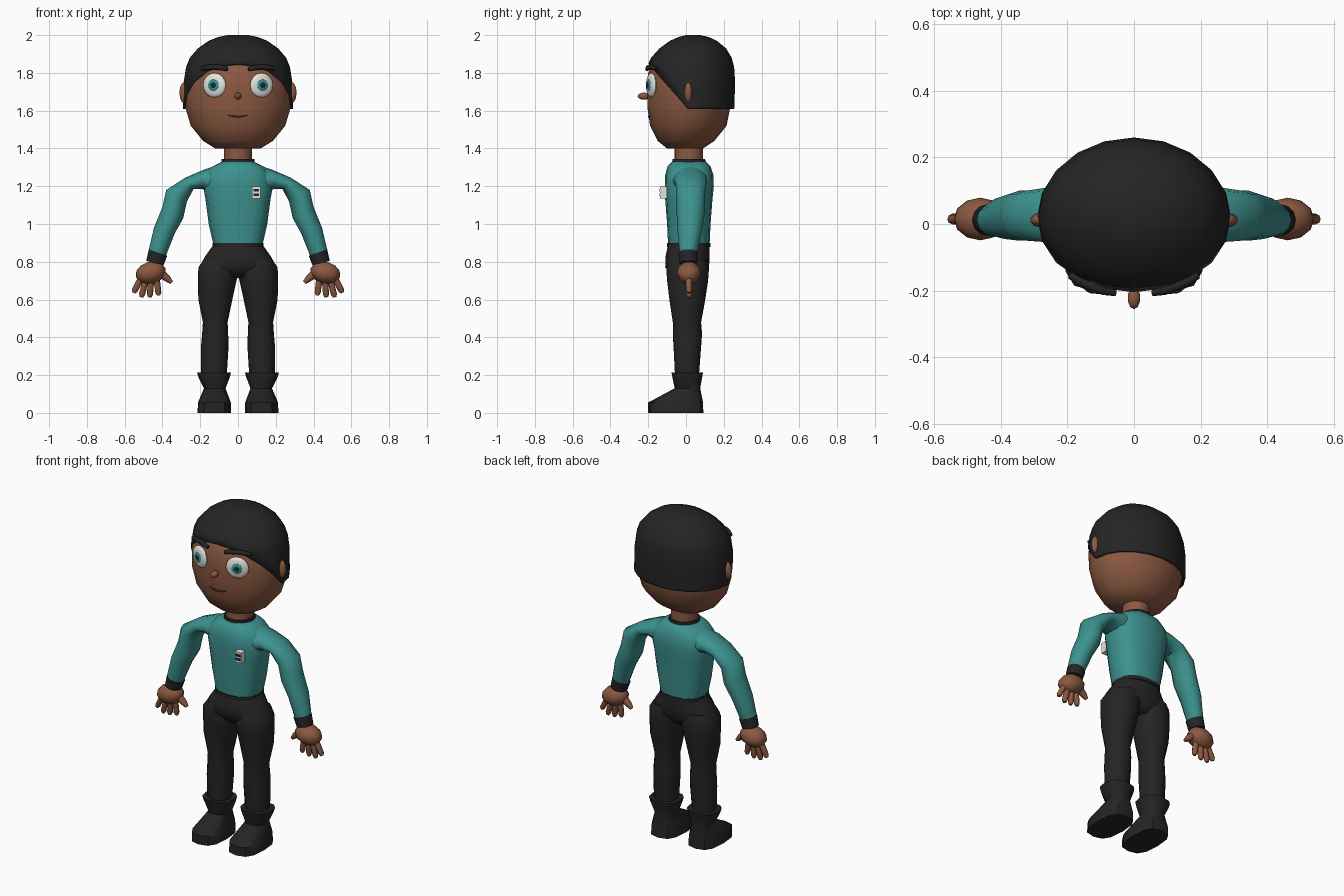
import bpy, bmesh, math
from mathutils import Vector, Matrix

if "Cube" in bpy.data.objects:
    bpy.data.objects.remove(bpy.data.objects["Cube"])


def material(name, rgb):
    m = bpy.data.materials.new(name)
    m.diffuse_color = (*rgb, 1)
    m.use_nodes = True
    m.node_tree.nodes["Principled BSDF"].inputs["Base Color"].default_value = m.diffuse_color
    return m


SKIN = material("brown skin", (0.26, 0.10, 0.053))
TEAL = material("teal cloth", (0.046, 0.29, 0.275))
BLACK = material("black", (0.018, 0.018, 0.018))
WHITE = material("white", (0.78, 0.78, 0.72))
IRIS = material("iris teal", (0.03, 0.30, 0.34))
LIP = material("lip brown", (0.10, 0.035, 0.02))


def finish(name, bm, mat, mirror=False, angle=50):
    bmesh.ops.recalc_face_normals(bm, faces=bm.faces)
    me = bpy.data.meshes.new(name)
    bm.to_mesh(me)
    bm.free()
    me.materials.append(mat)
    me.shade_smooth()
    me.set_sharp_from_angle(angle=math.radians(angle))
    ob = bpy.data.objects.new(name, me)
    bpy.context.collection.objects.link(ob)
    if mirror:
        ob.modifiers.new("mirror", 'MIRROR').use_mirror_merge = False
    return ob


def skin_rings(bm, rings):
    """Join rings of points into a capped tube."""
    vr = [[bm.verts.new(p) for p in r] for r in rings]
    n = len(vr[0])
    for a, b in zip(vr, vr[1:]):
        for i in range(n):
            j = (i + 1) % n
            bm.faces.new((a[i], a[j], b[j], b[i]))
    bm.faces.new(vr[0])
    bm.faces.new(vr[-1])


def section(ax, az, bx, bz, y0, y1, n, p):
    """Rounded ring spanning A to B in xz and y0 to y1 in depth."""
    f = lambda v: math.copysign(abs(v) ** (2 / p), v)
    pts = []
    for i in range(n):
        t = 2 * math.pi * i / n
        c, s = f(math.cos(t)), f(math.sin(t))
        pts.append(((ax + bx) / 2 + c * (bx - ax) / 2, (y0 + y1) / 2 + s * (y1 - y0) / 2,
                    (az + bz) / 2 + c * (bz - az) / 2))
    return pts


def limb_bm(secs, n=12, p=2.0):
    bm = bmesh.new()
    skin_rings(bm, [section(*s, n, p) for s in secs])
    return bm


def body_bm(rows, n=16, p=2.0):
    """Symmetric stack of rows (z, half width, y front, y back)."""
    return limb_bm([(-r, z, r, z, a, b) for z, r, a, b in rows], n, p)


def level(rows):
    """Rows (z, inner x, outer x, y front, y back) as sections."""
    return [(i, z, o, z, a, b) for z, i, o, a, b in rows]


def tube(bm, pts, radii, n=8, flat=1.0):
    pts = [Vector(p) for p in pts]
    rings = []
    for k, p in enumerate(pts):
        d = pts[min(k + 1, len(pts) - 1)] - pts[max(k - 1, 0)]
        q = d.to_track_quat('Z', 'Y')
        ring = [q @ Vector((math.cos(2 * math.pi * i / n), math.sin(2 * math.pi * i / n), 0)) * radii[k]
                for i in range(n)]
        rings.append([p + Vector((v.x, v.y, v.z * flat)) for v in ring])
    skin_rings(bm, rings)


def ellipsoid(name, c, r, mat, mirror=False, rot=0.0, roll=0.0, seg=16):
    bm = bmesh.new()
    bmesh.ops.create_uvsphere(bm, u_segments=seg, v_segments=max(6, seg // 2), radius=1)
    m = (Matrix.Translation(c) @ Matrix.Rotation(rot, 4, 'Z') @ Matrix.Rotation(roll, 4, 'Y')
         @ Matrix.Diagonal((*r, 1)))
    bmesh.ops.transform(bm, matrix=m, verts=bm.verts)
    return finish(name, bm, mat, mirror)


def box(name, x0, x1, y0, y1, z0, z1, mat):
    bm = bmesh.new()
    bmesh.ops.create_cube(bm, size=1)
    for v in bm.verts:
        v.co = ((x0 + x1) / 2 + v.co.x * (x1 - x0), (y0 + y1) / 2 + v.co.y * (y1 - y0),
                (z0 + z1) / 2 + v.co.z * (z1 - z0))
    return finish(name, bm, mat, angle=30)


def face_y(x, lift=0.0):
    """Depth of the face surface at a given x."""
    return 0.015 - 0.22 * math.sqrt(1 - (x / 0.285) ** 2) - lift


# Head, ears and nose
finish("head", body_bm([(1.40, .12, -.10, .09), (1.44, .185, -.15, .15), (1.52, .25, -.19, .215),
                        (1.62, .28, -.205, .235), (1.72, .285, -.205, .24), (1.80, .275, -.2, .24),
                        (1.87, .235, -.165, .21), (1.94, .13, -.08, .13)], 20), SKIN)
ellipsoid("ears", (.282, .012, 1.695), (.03, .022, .056), SKIN, True, seg=10)
ellipsoid("nose", (0, -.222, 1.677), (.019, .034, .019), SKIN, seg=10)

# Hair cap, trimmed along the nape and the sloping hairline
bm = body_bm([(1.55, .288, -.215, .25), (1.62, .291, -.216, .256), (1.75, .288, -.216, .26),
              (1.83, .275, -.208, .255), (1.88, .255, -.185, .242), (1.93, .212, -.14, .212),
              (1.97, .155, -.085, .163), (1.99, .105, -.04, .12), (2.0, .055, 0, .075)], 20)
for co, no in (((0, 0, 1.61), (0, 0, 1)), ((0, -.205, 1.855), (0, 1.14, 1))):
    bmesh.ops.bisect_plane(bm, geom=bm.verts[:] + bm.edges[:] + bm.faces[:], dist=1e-5,
                           plane_co=co, plane_no=no, clear_inner=True)
hair = finish("hair", bm, BLACK)
sol = hair.modifiers.new("thickness", 'SOLIDIFY')
sol.thickness, sol.offset = 0.014, -1

# Eyes, layered and turned to follow the face
turn = 0.36
for name, r, depth, lift, mat in (("eye_whites", .065, .018, 0, WHITE),
                                  ("irises", .030, .006, .0155, IRIS),
                                  ("pupils", .014, .004, .0205, BLACK)):
    ellipsoid(name, (.125 + math.sin(turn) * lift, -.184 - math.cos(turn) * lift, 1.735),
              (r, depth, r), mat, True, turn)

# Eyebrows and mouth
bm = bmesh.new()
xs = (.055, .09, .13, .165, .192)
tube(bm, [(x, face_y(x, .006), z) for x, z in zip(xs, (1.819, 1.828, 1.831, 1.828, 1.822))],
     (.010, .014, .014, .014, .011), 8)
finish("eyebrows", bm, BLACK, True)
bm = bmesh.new()
tube(bm, [(x, face_y(x) + .009, 1.567 + 3 * x * x) for x in (-.053, -.03, 0, .03, .053)],
     (.003, .005, .006, .005, .003), 6)
finish("mouth", bm, LIP)

# Neck and collar
finish("neck", body_bm([(1.31, .075, -.06, .09), (1.43, .075, -.06, .09)]), SKIN)
finish("collar", body_bm([(1.315, .09, -.077, .107), (1.343, .086, -.071, .101)]), BLACK)

# Shirt body and sleeves
finish("shirt", body_bm([(.89, .13, -.095, .125), (1.0, .155, -.10, .13), (1.13, .172, -.11, .14),
                         (1.2, .185, -.112, .147), (1.26, .175, -.11, .145),
                         (1.305, .135, -.098, .13), (1.33, .085, -.075, .105)], 16, 2.5), TEAL)
finish("sleeves", limb_bm([(.07, 1.12, .07, 1.325, -.08, .115), (.19, 1.185, .18, 1.288, -.065, .11),
                           (.235, 1.185, .28, 1.245, -.055, .11), (.27, 1.12, .38, 1.18, -.05, .10),
                           (.29, 1.03, .40, 1.09, -.05, .10), (.335, .95, .445, .98, -.045, .085),
                           (.382, .83, .472, .865, -.035, .06)]), TEAL, True)
finish("cuffs", limb_bm([(.375, .832, .472, .866, -.04, .064), (.393, .784, .486, .804, -.036, .06)]),
       BLACK, True)

# Hands with four fingers and a thumb
ellipsoid("palms", (.462, .015, .742), (.082, .064, .058), SKIN, True, roll=.25, seg=12)
bm = bmesh.new()
for bx, bz, tx, tz in ((.432, .72, .42, .622), (.46, .71, .467, .612),
                       (.487, .71, .512, .612), (.51, .72, .553, .636)):
    base, tip = Vector((bx, .015, bz)), Vector((tx, .015, tz))
    tube(bm, (base, base.lerp(tip, .85), tip), (.017, .016, .009))
tube(bm, ((.43, .015, .755), (.372, .015, .71), (.352, .015, .69)), (.026, .018, .010))
finish("fingers", bm, SKIN, True)

# Belt, trousers
finish("belt", body_bm([(.878, .134, -.1, .13), (.9, .134, -.1, .13)], 16, 2.5), BLACK)
finish("trouser_hips", body_bm([(.89, .13, -.095, .125), (.83, .173, -.108, .125),
                                (.77, .207, -.11, .122), (.715, .12, -.06, .08)], 16, 2.3), BLACK)
finish("trouser_legs", limb_bm(level([(.81, .01, .182, -.09, .115), (.77, -.005, .21, -.105, .122),
                                      (.70, .008, .212, -.10, .117), (.60, .03, .21, -.088, .102),
                                      (.48, .055, .186, -.07, .08), (.42, .052, .19, -.07, .085),
                                      (.35, .05, .196, -.066, .08), (.19, .06, .195, -.058, .068)]),
                               12, 2.2), BLACK, True)

# Boots with a flared top and a wedge toe
finish("boots", limb_bm(level([(.215, .037, .217, -.077, .09), (.19, .043, .21, -.072, .086),
                               (.13, .066, .18, -.06, .075), (.055, .038, .212, -.2, .09),
                               (0, .036, .214, -.2, .092)]), 12, 2.8), BLACK, True, 40)

# Chest badge with dark bars
box("badge", .075, .118, -.138, -.10, 1.135, 1.198, WHITE)
for k, z in enumerate((1.148, 1.172)):
    box(f"badge_bar_{k + 1}", .083, .112, -.141, -.137, z, z + .014, BLACK)
